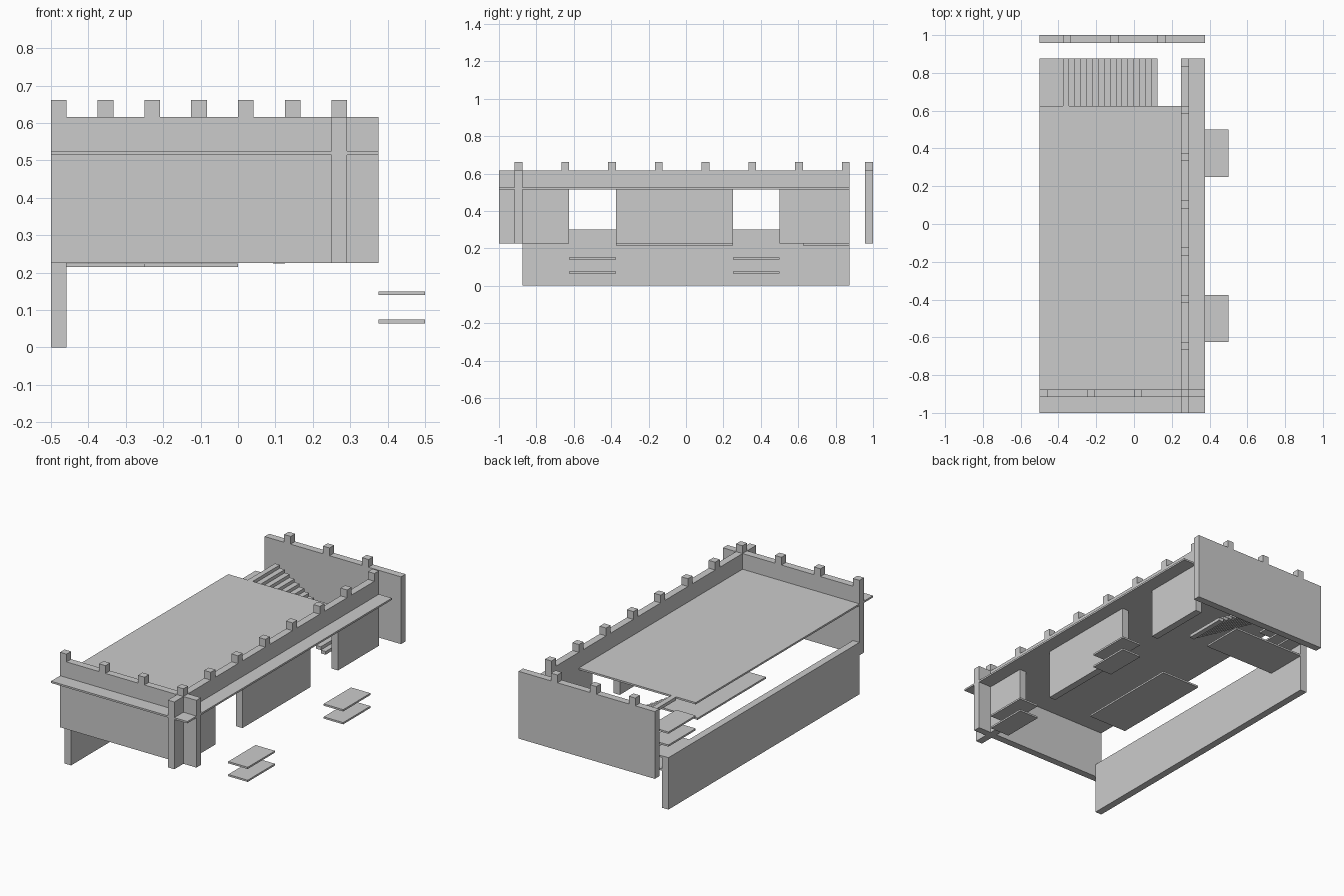
import bpy
import bmesh

if "Cube" in bpy.data.objects:
    bpy.data.objects.remove(bpy.data.objects["Cube"])

T = 0.0417                      # wall thickness
BASE, DECK, TOP, TIP = 0.226, 0.525, 0.616, 0.661
SLAB = 0.0104                   # thin floor thickness


def boxes(name, items):
    """One object made of boxes given as (x0, x1, y0, y1, z0, z1)."""
    bm = bmesh.new()
    for x0, x1, y0, y1, z0, z1 in items:
        vs = bmesh.ops.create_cube(bm, size=1)["verts"]
        for v in vs:
            v.co.x = x1 if v.co.x > 0 else x0
            v.co.y = y1 if v.co.y > 0 else y0
            v.co.z = z1 if v.co.z > 0 else z0
    me = bpy.data.meshes.new(name)
    bm.to_mesh(me)
    bm.free()
    ob = bpy.data.objects.new(name, me)
    bpy.context.collection.objects.link(ob)
    return ob


def slab(x0, x1, y0, y1, top):
    return (x0, x1, y0, y1, top - SLAB, top)


def profile_wall(name, pts, to3d, offset):
    """Extrude a flat wall outline (u, z) by an offset vector."""
    bm = bmesh.new()
    face = bm.faces.new([bm.verts.new(to3d(u, z)) for u, z in pts])
    out = bmesh.ops.extrude_face_region(bm, geom=[face])
    bmesh.ops.translate(bm, vec=offset,
                        verts=[g for g in out["geom"] if isinstance(g, bmesh.types.BMVert)])
    bmesh.ops.recalc_face_normals(bm, faces=bm.faces)
    me = bpy.data.meshes.new(name)
    bm.to_mesh(me)
    bm.free()
    ob = bpy.data.objects.new(name, me)
    bpy.context.collection.objects.link(ob)


def outline(u0, u1, merlons, gaps=()):
    """Wall outline with battlements on top and door gaps at the bottom."""
    pts = [(u0, BASE)]
    for a, b in gaps:
        pts += [(a, BASE), (a, DECK - SLAB), (b, DECK - SLAB), (b, BASE)]
    pts += [(u1, BASE), (u1, TOP)]
    for m in sorted(merlons, reverse=True):
        pts += [(m + T, TOP), (m + T, TIP), (m, TIP), (m, TOP)]
    pts.append((u0, TOP))
    return [p for i, p in enumerate(pts) if p != pts[i - 1]]


# battlement walls
profile_wall("front_wall", outline(-0.5, 0.375, [-0.5, -0.25, 0, 0.25]),
             lambda u, z: (u, -0.875 - T, z), (0, T, 0))
profile_wall("back_wall", outline(-0.5, 0.375, [-0.375, -0.125, 0.125]),
             lambda u, z: (u, 1 - T, z), (0, T, 0))
profile_wall("side_wall", outline(-1, 0.875, [0.875 - T - 0.25 * k for k in range(8)],
                                  [(-0.625, -0.375), (0.25, 0.5)]),
             lambda u, z: (0.25, u, z), (T, 0, 0))
boxes("low_wall", [(-0.5, -0.5 + T, -0.875, 0.875, 0, 0.301)])

# upper deck and outer ledges
boxes("upper_deck", [slab(-0.5, 0.25, -0.875, 0.625, DECK)])
boxes("front_ledge", [slab(-0.5, 0.375, -1, -0.875 - T, DECK)])
boxes("side_ledge", [slab(0.25 + T, 0.375, -0.875, 0.875, DECK)])

# lower floors
boxes("middle_floor", [slab(-0.25, 0, -0.375, 0.25, 0.225)])
boxes("stair_floor", [slab(-0.5 + T, 0, 0.625, 0.875, 0.225)])

# door steps and corner steps
boxes("door_steps", [slab(0.375, 0.5, y, y + 0.25, z)
                     for y in (-0.625, 0.25) for z in (0.075, 0.15)])
boxes("corner_steps", [slab(-0.5, -0.375, 0.625, 0.875, z) for z in (0.3, 0.375, 0.45)])

# staircase dropping from the deck
RUN, RISE = 0.03125, 0.01875
boxes("staircase", [(-0.375 + RUN * i, -0.375 + RUN * (i + 1), 0.625, 0.875,
                     DECK - RISE * (i + 1), DECK - RISE * i) for i in range(16)])
